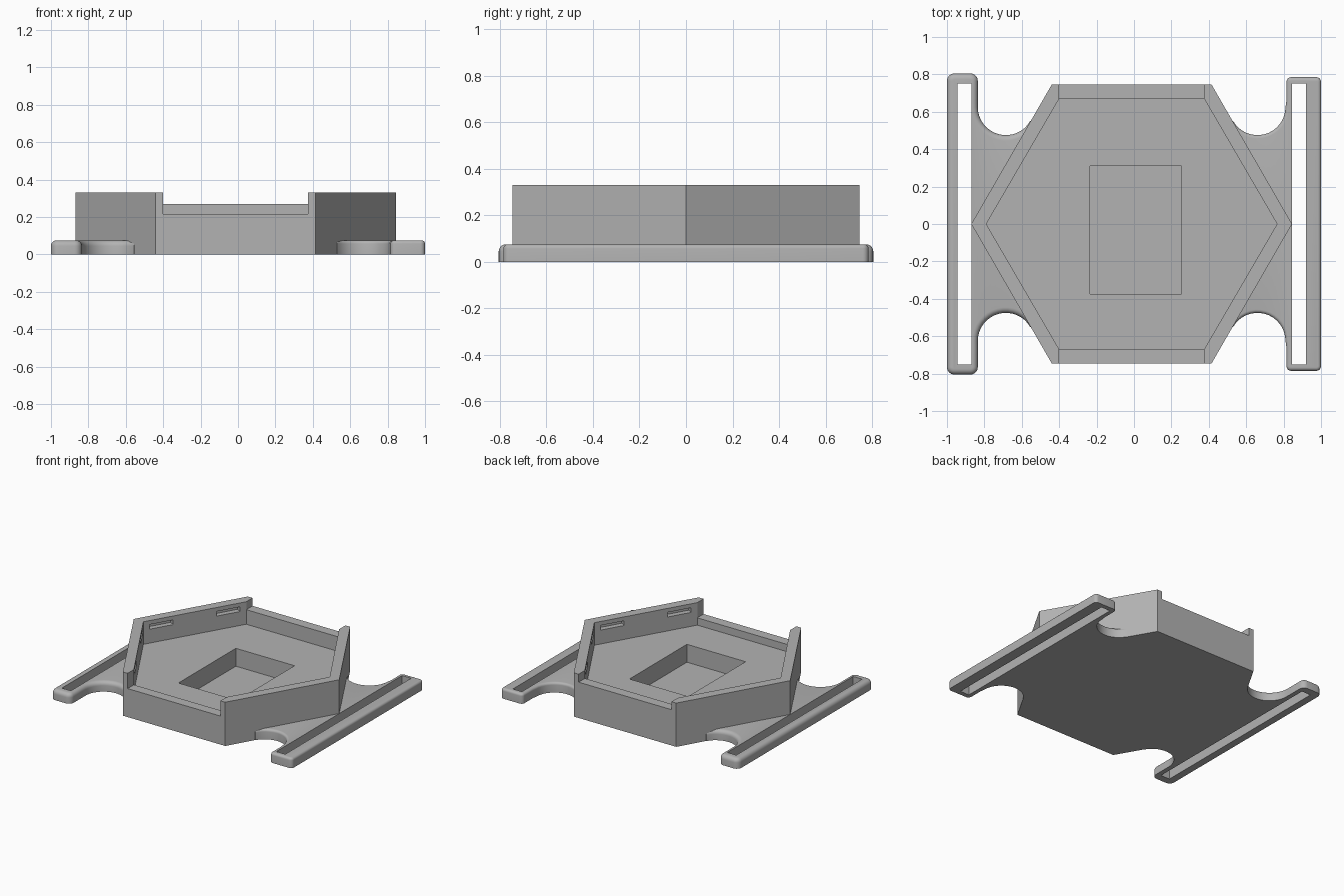
import bpy, bmesh, math
from mathutils import Vector

cube = bpy.data.objects.get("Cube")
if cube:
    bpy.data.objects.remove(cube, do_unlink=True)

grey = bpy.data.materials.new("plain grey")
grey.use_nodes = True
grey.diffuse_color = (0.45, 0.45, 0.45, 1)
grey.node_tree.nodes["Principled BSDF"].inputs["Base Color"].default_value = grey.diffuse_color

CX = -0.0125  # centre line of the case


def add_object(name, bm):
    bmesh.ops.recalc_face_normals(bm, faces=bm.faces)
    mesh = bpy.data.meshes.new(name)
    bm.to_mesh(mesh)
    bm.free()
    mesh.materials.append(grey)
    obj = bpy.data.objects.new(name, mesh)
    bpy.context.collection.objects.link(obj)
    return obj


def prism_bm(outline, z0, z1):
    bm = bmesh.new()
    base = bm.faces.new([bm.verts.new((x, y, z0)) for x, y in outline])
    top = bmesh.ops.extrude_face_region(bm, geom=[base])["geom"]
    bmesh.ops.translate(bm, vec=(0, 0, z1 - z0),
                        verts=[g for g in top if isinstance(g, bmesh.types.BMVert)])
    return bm


def prism(name, outline, z0, z1):
    return add_object(name, prism_bm(outline, z0, z1))


def rect(x0, x1, y0, y1):
    return [(x0, y0), (x1, y0), (x1, y1), (x0, y1)]


def hexagon(tip, shoulder, half_depth):
    return [(CX + tip, 0), (CX + shoulder, half_depth), (CX - shoulder, half_depth),
            (CX - tip, 0), (CX - shoulder, -half_depth), (CX + shoulder, -half_depth)]


def carve(obj, cutters):
    for cutter in cutters:
        mod = obj.modifiers.new("cut", "BOOLEAN")
        mod.operation, mod.solver, mod.object = "DIFFERENCE", "EXACT", cutter
    graph = bpy.context.evaluated_depsgraph_get()
    mesh = bpy.data.meshes.new_from_object(obj.evaluated_get(graph))
    obj.modifiers.clear()
    obj.data = mesh
    for cutter in cutters:
        bpy.data.objects.remove(cutter, do_unlink=True)


# Hexagonal case with tray, pocket and lowered end walls
case = prism("hexagonal_case", hexagon(0.8575, 0.4275, 0.745), 0, 0.33)
cutters = [
    prism("tray_cutter", hexagon(0.7775, 0.3875, 0.67), 0.16, 0.5),
    prism("pocket_cutter", rect(-0.235, 0.255, -0.375, 0.31), 0.025, 0.3),
    prism("front_notch_cutter", rect(CX - 0.3875, CX + 0.3875, -0.9, -0.6), 0.215, 0.5),
    prism("back_notch_cutter", rect(CX - 0.3875, CX + 0.3875, 0.6, 0.9), 0.27, 0.5),
]

# Clip recesses on the inner faces of the slanted walls
for sx in (-1, 1):
    for sy in (-1, 1):
        tip = Vector((CX + sx * 0.7775, 0))
        shoulder = Vector((CX + sx * 0.3875, sy * 0.67))
        outward = Vector((sx * 0.866, sy * 0.5)) * 0.04
        for t0, t1 in ((0.06, 0.29), (0.71, 0.94)):
            a, b = tip.lerp(shoulder, t0), tip.lerp(shoulder, t1)
            cutters.append(prism("recess_cutter", [a - outward, b - outward,
                                                   b + outward, a + outward], 0.265, 0.3))
carve(case, cutters)


# Strap wings: scooped plate ending in a slotted bar
def wing(name, side, inner, outer, half_len, corner, fillet):
    half = [(0.33, 0.55)]
    for i in range(17):
        ang = math.radians(210 + 150 * i / 16)
        half.append((0.6725 + 0.15 * math.cos(ang), 0.625 + 0.15 * math.sin(ang)))
    half += [(inner, 0.66), (inner, half_len), (outer, half_len)]
    outline = half + [(x, -y) for x, y in reversed(half)]
    bm = prism_bm([(CX + side * x, y) for x, y in outline], 0, 0.075)

    def upright_corner(e):
        a, b = e.verts
        return abs(a.co.z - b.co.z) > 0.05 and abs(a.co.y) > half_len - 0.001
    bmesh.ops.bevel(bm, geom=[e for e in bm.edges if upright_corner(e)], offset=corner,
                    segments=6, profile=0.5, affect="EDGES")
    rim = [e for e in bm.edges if all(v.co.z > 0.07 for v in e.verts)
           and any(abs(v.co.x - CX) > 0.4 for v in e.verts)
           and len(e.link_faces) == 2]
    bmesh.ops.bevel(bm, geom=rim, offset=fillet, segments=5, profile=0.5,
                    affect="EDGES", clamp_overlap=True)
    obj = add_object(name, bm)
    xs = sorted((CX + side * 0.8575, CX + side * 0.9325))
    carve(obj, [prism("strap_slot_cutter", rect(*xs, -0.75, 0.75), -0.1, 0.2)])
    bpy.ops.object.select_all(action="DESELECT")
    bpy.context.view_layer.objects.active = obj
    obj.select_set(True)
    bpy.ops.object.shade_smooth_by_angle(angle=math.radians(30))


wing("left_strap_wing", 1, 0.8275, 1.0125, 0.785, 0.025, 0.018)
wing("right_strap_wing", -1, 0.8225, 0.9875, 0.805, 0.04, 0.03)
